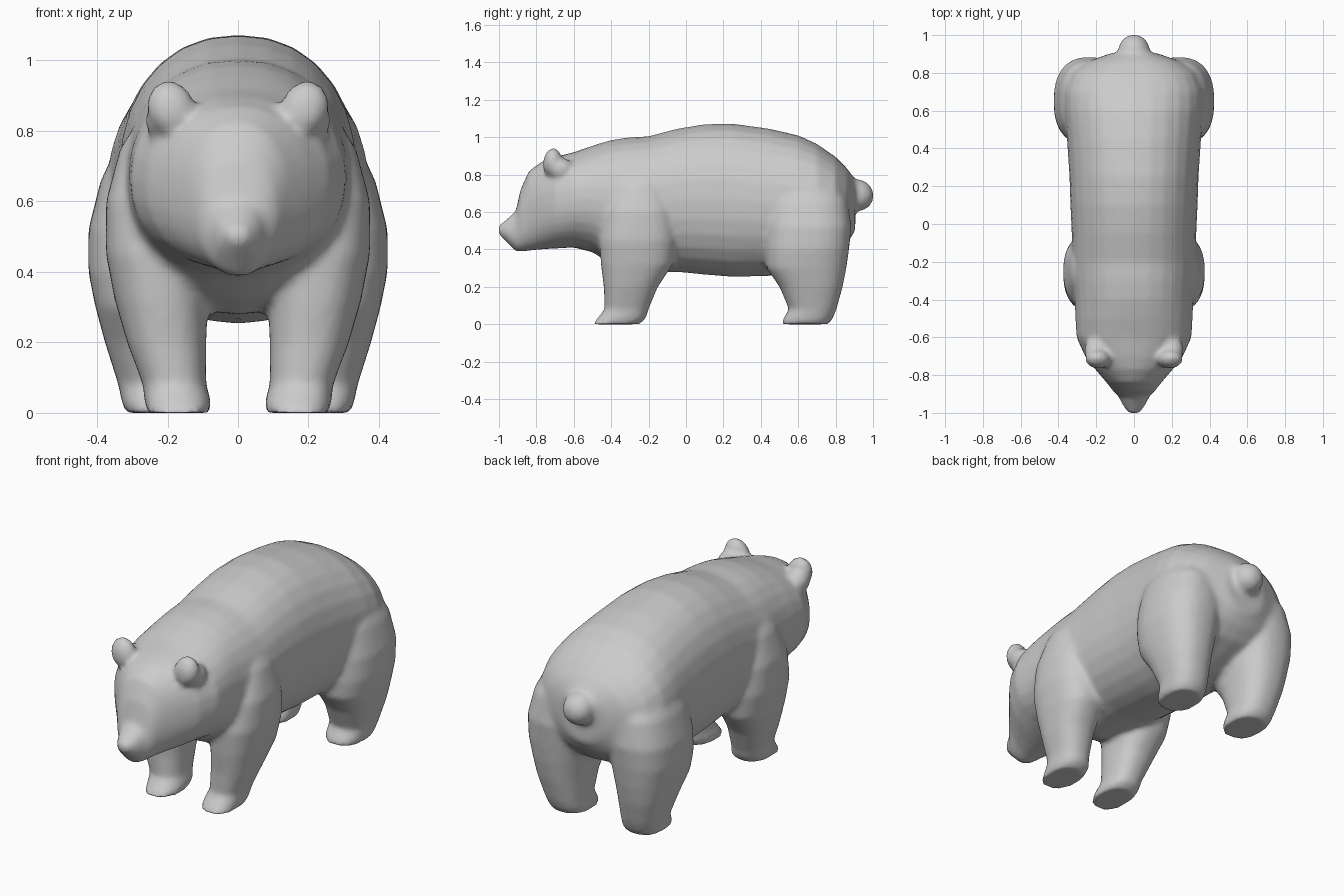
import bpy, bmesh
from math import sin, cos, pi, radians, copysign
from mathutils import Matrix, Vector

if "Cube" in bpy.data.objects:
    bpy.data.objects.remove(bpy.data.objects["Cube"])

bm = bmesh.new()
SIDES = 28


def ring_point(a, rx, ry, power):
    c, s = cos(a), sin(a)
    return (rx * copysign(abs(c) ** (2 / power), c),
            ry * copysign(abs(s) ** (2 / power), s))


def loft(rings):
    """Bridge a list of point rings into a closed skin."""
    rows = [[bm.verts.new(p) for p in r] for r in rings]
    for a, b in zip(rows, rows[1:]):
        for i in range(SIDES):
            j = (i + 1) % SIDES
            bm.faces.new((a[i], a[j], b[j], b[i]))
    bm.faces.new(rows[0][::-1])
    bm.faces.new(rows[-1])


def trunk(sections, power=2.2):
    """Sections along y: (y, z bottom, z top, half width)."""
    rings = []
    for y, zb, zt, w in sections:
        pts = [ring_point(2 * pi * i / SIDES, w, (zt - zb) / 2, power) for i in range(SIDES)]
        rings.append([(x, y, (zb + zt) / 2 + z) for x, z in pts])
    loft(rings)


def leg(sections, side, power=2.4):
    """Sections along z: (z, x inner, x outer, y front, y back)."""
    rings = []
    for z, x0, x1, y0, y1 in sections:
        pts = [ring_point(2 * pi * i / SIDES, (x1 - x0) / 2, (y1 - y0) / 2, power)
               for i in range(SIDES)]
        rings.append([(side * ((x0 + x1) / 2 + x), (y0 + y1) / 2 + y, z) for x, y in pts])
    loft(rings)


def blob(loc, radii, rot=(0, 0, 0)):
    m = Matrix.Translation(loc)
    for axis, a in zip("XYZ", rot):
        m = m @ Matrix.Rotation(radians(a), 4, axis)
    m = m @ Matrix.Diagonal((*radii, 1))
    bmesh.ops.create_uvsphere(bm, u_segments=20, v_segments=12, radius=1, matrix=m)


# Muzzle, head, neck, torso and rump in one run
trunk([
    (-1.005, .485, .525, .025), (-.96, .44, .56, .06), (-.91, .39, .605, .083),
    (-.885, .387, .72, .11), (-.84, .393, .82, .145), (-.77, .40, .87, .205),
    (-.70, .405, .895, .26), (-.60, .41, .92, .305), (-.50, .385, .955, .31),
    (-.40, .32, .985, .315), (-.30, .28, 1.0, .325), (-.20, .28, 1.005, .33),
    (-.05, .28, 1.045, .33), (.10, .265, 1.07, .337), (.25, .253, 1.073, .342),
    (.45, .258, 1.045, .355), (.60, .28, 1.01, .37), (.70, .32, .965, .37),
    (.80, .37, .895, .335), (.86, .43, .835, .25), (.905, .50, .775, .12)])

FRONT = [
    (0, .08, .26, -.50, -.25), (.03, .075, .265, -.475, -.215), (.08, .09, .27, -.435, -.20),
    (.20, .09, .315, -.44, -.15), (.32, .085, .35, -.455, -.07), (.45, .08, .375, -.465, -.05),
    (.60, .08, .375, -.44, -.06), (.75, .08, .335, -.38, -.10), (.88, .08, .25, -.33, -.15)]
HIND = [
    (0, .12, .32, .51, .76), (.03, .115, .33, .52, .785), (.08, .12, .34, .55, .805),
    (.20, .11, .378, .50, .838), (.30, .09, .405, .43, .858), (.40, .07, .425, .42, .872),
    (.52, .05, .425, .42, .885), (.66, .05, .39, .43, .865), (.80, .05, .32, .48, .79),
    (.90, .05, .25, .53, .72)]

for s in (-1, 1):
    leg(FRONT, s)
    leg(HIND, s)
    # Ears: upright rounded flap with a sloping back
    blob((s * .19, -.715, .865), (.068, .05, .08), (-8, s * 18, 0))
    blob((s * .20, -.67, .83), (.065, .07, .06))

# Stub tail
blob((0, .915, .69), (.085, .09, .085), (-20, 0, 0))

bmesh.ops.recalc_face_normals(bm, faces=bm.faces)
mesh = bpy.data.meshes.new("bear")
bm.to_mesh(mesh)
bm.free()
bear = bpy.data.objects.new("bear", mesh)
bpy.context.collection.objects.link(bear)

# Fuse the parts into one smooth skin
fuse = bear.modifiers.new("fuse", 'REMESH')
fuse.mode = 'VOXEL'
fuse.voxel_size = 0.014
fuse.use_smooth_shade = True
soften = bear.modifiers.new("soften", 'SMOOTH')
soften.factor = 0.5
soften.iterations = 8
